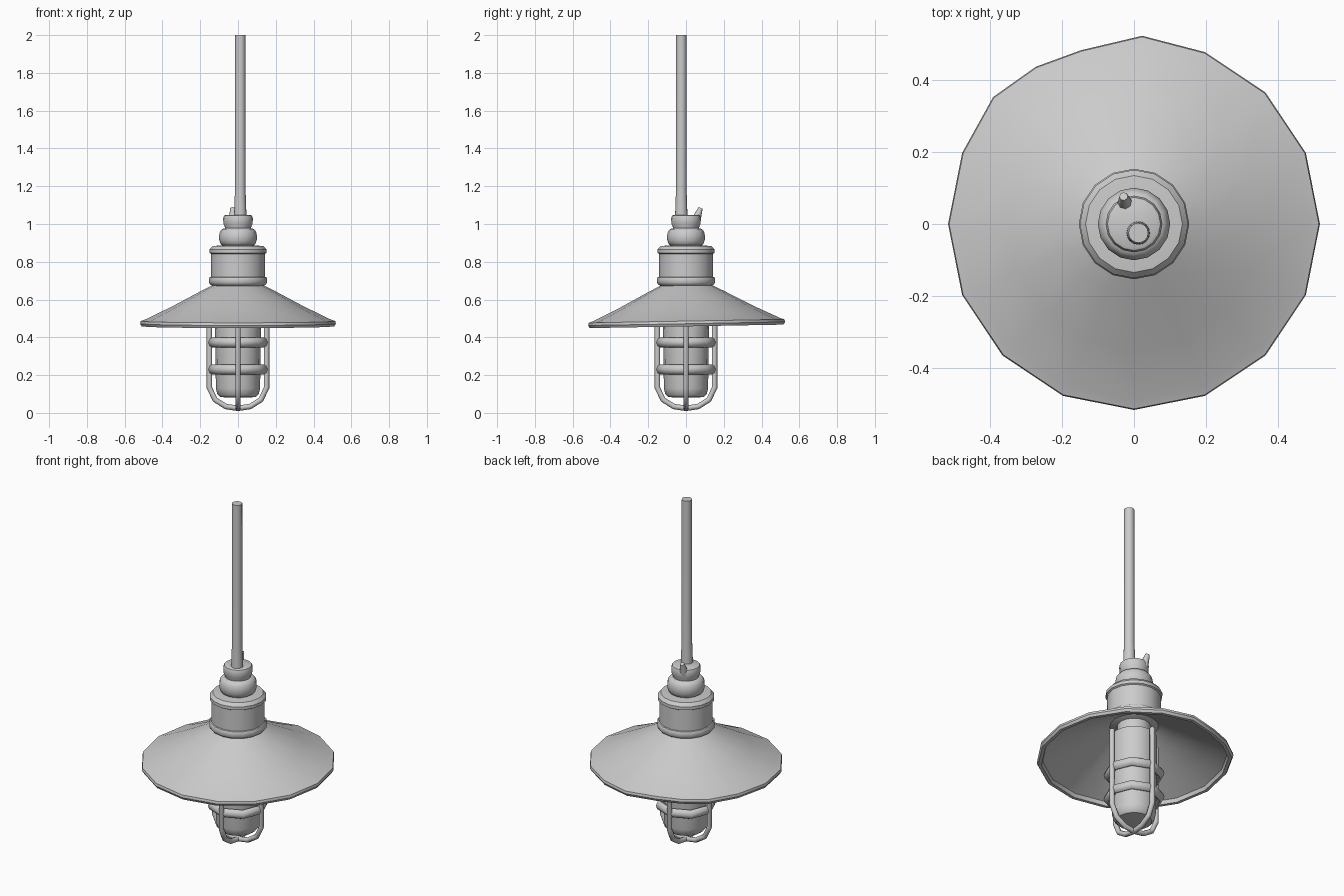
import bpy, bmesh
from math import sin, cos, pi, radians

if "Cube" in bpy.data.objects:
    bpy.data.objects.remove(bpy.data.objects["Cube"])

EVEN16 = [(i * 22.5, 1.0) for i in range(16)]
EVEN8 = [(i * 45.0, 1.0) for i in range(8)]


def finish(ob, angle=35):
    bpy.ops.object.select_all(action='DESELECT')
    bpy.context.view_layer.objects.active = ob
    ob.select_set(True)
    bpy.ops.object.shade_smooth_by_angle(angle=radians(angle))


def lathe(name, profile, spokes=EVEN16, closed=False, loc=(0, 0, 0), tilt=0.0, angle=35):
    """Spin (r, z) points round z; spokes are (degrees, edge stretch)."""
    bm = bmesh.new()
    rings = []
    for r, z in profile:
        ring = []
        for deg, k in spokes:
            a = radians(deg)
            s = r * (1 + (k - 1) * min(1, (r / 0.5) ** 2))
            ring.append(bm.verts.new((s * cos(a), s * sin(a), z + tilt * s * sin(a))))
        rings.append(ring)
    n = len(spokes)
    pairs = list(zip(rings, rings[1:]))
    if closed:
        pairs.append((rings[-1], rings[0]))
    for a, b in pairs:
        for i in range(n):
            j = (i + 1) % n
            bm.faces.new((a[i], a[j], b[j], b[i]))
    if not closed:
        bm.faces.new(rings[0])
        bm.faces.new(rings[-1])
    bmesh.ops.recalc_face_normals(bm, faces=bm.faces)
    me = bpy.data.meshes.new(name)
    bm.to_mesh(me)
    bm.free()
    ob = bpy.data.objects.new(name, me)
    bpy.context.collection.objects.link(ob)
    ob.location = loc
    finish(ob, angle)
    return ob


def wire(name, points, radius, taper=None, rot=0.0):
    """Round bar along a polyline."""
    cu = bpy.data.curves.new(name, 'CURVE')
    cu.dimensions = '3D'
    cu.bevel_depth = radius
    cu.bevel_resolution = 2
    cu.use_fill_caps = True
    sp = cu.splines.new('POLY')
    sp.points.add(len(points) - 1)
    for i, p in enumerate(points):
        sp.points[i].co = (*p, 1)
        sp.points[i].radius = taper[i] if taper else 1
    ob = bpy.data.objects.new(name, cu)
    bpy.context.collection.objects.link(ob)
    ob.rotation_euler.z = rot
    bpy.ops.object.select_all(action='DESELECT')
    bpy.context.view_layer.objects.active = ob
    ob.select_set(True)
    bpy.ops.object.convert(target='MESH')
    finish(bpy.context.object, 60)


# Shade: thin cone with a lip, slightly bent at the back
dented = [s for s in EVEN16 if not 80 < s[0] < 140]
dented += [(87.5, 1.013), (107, 0.977), (122.0, 0.997), (138, 1.02)]
dented.sort()
lathe("shade", [(0.13, 0.678), (0.20, 0.643), (0.35, 0.563), (0.492, 0.494),
                (0.515, 0.486), (0.518, 0.472), (0.510, 0.458), (0.492, 0.458),
                (0.486, 0.480), (0.35, 0.550), (0.20, 0.630), (0.13, 0.666)],
      dented, closed=True, tilt=0.018)

# Housing with lower flange and top cap
lathe("housing", [(0.125, 0.665), (0.148, 0.68), (0.154, 0.69), (0.154, 0.712),
                  (0.150, 0.718), (0.143, 0.72), (0.143, 0.842), (0.151, 0.847),
                  (0.151, 0.865), (0.135, 0.883), (0.08, 0.888)])

# Rounded collar and neck
lathe("collar", [(0.075, 0.882), (0.091, 0.892), (0.099, 0.912), (0.101, 0.935),
                 (0.096, 0.958), (0.085, 0.973), (0.068, 0.978)], angle=50)
lathe("neck", [(0.068, 0.97), (0.070, 0.985), (0.077, 1.0), (0.079, 1.03),
               (0.074, 1.044), (0.066, 1.048)])

# Hanging rod and cut cable stub
lathe("rod", [(0.033, 1.03), (0.031, 1.10), (0.028, 1.18), (0.0275, 2.0)],
      loc=(0.012, -0.025, 0))
wire("cable_stub", [(-0.024, 0.045, 0.99), (-0.026, 0.062, 1.045), (-0.029, 0.077, 1.085)],
     0.02, taper=[1.1, 1.0, 0.6])

# Glass with hidden socket
lathe("glass", [(0.07, 0.082), (0.095, 0.085), (0.110, 0.10), (0.117, 0.13),
                (0.122, 0.46), (0.122, 0.60), (0.10, 0.612)])
lathe("socket", [(0.09, 0.60), (0.09, 0.70)])

# Guard cage: two crossed hoops and two eight-sided bands
half = [(0.152, 0.59), (0.152, 0.135), (0.122, 0.070), (0.065, 0.034)]
hoop = [(-x, 0, z) for x, z in half] + [(0, 0, 0.0145)] + [(x, 0, z) for x, z in half[::-1]]
hoop[4] = (0, 0, 0.024)
for i in range(2):
    wire(f"cage_hoop_{i + 1}", hoop, 0.0145, rot=i * pi / 2)
for i, z in enumerate((0.23, 0.373)):
    band = [(0.140 + 0.022 * cos(t * pi / 4), z + 0.026 * sin(t * pi / 4)) for t in range(8)]
    lathe(f"cage_band_{i + 1}", band, EVEN8, closed=True, angle=50)
